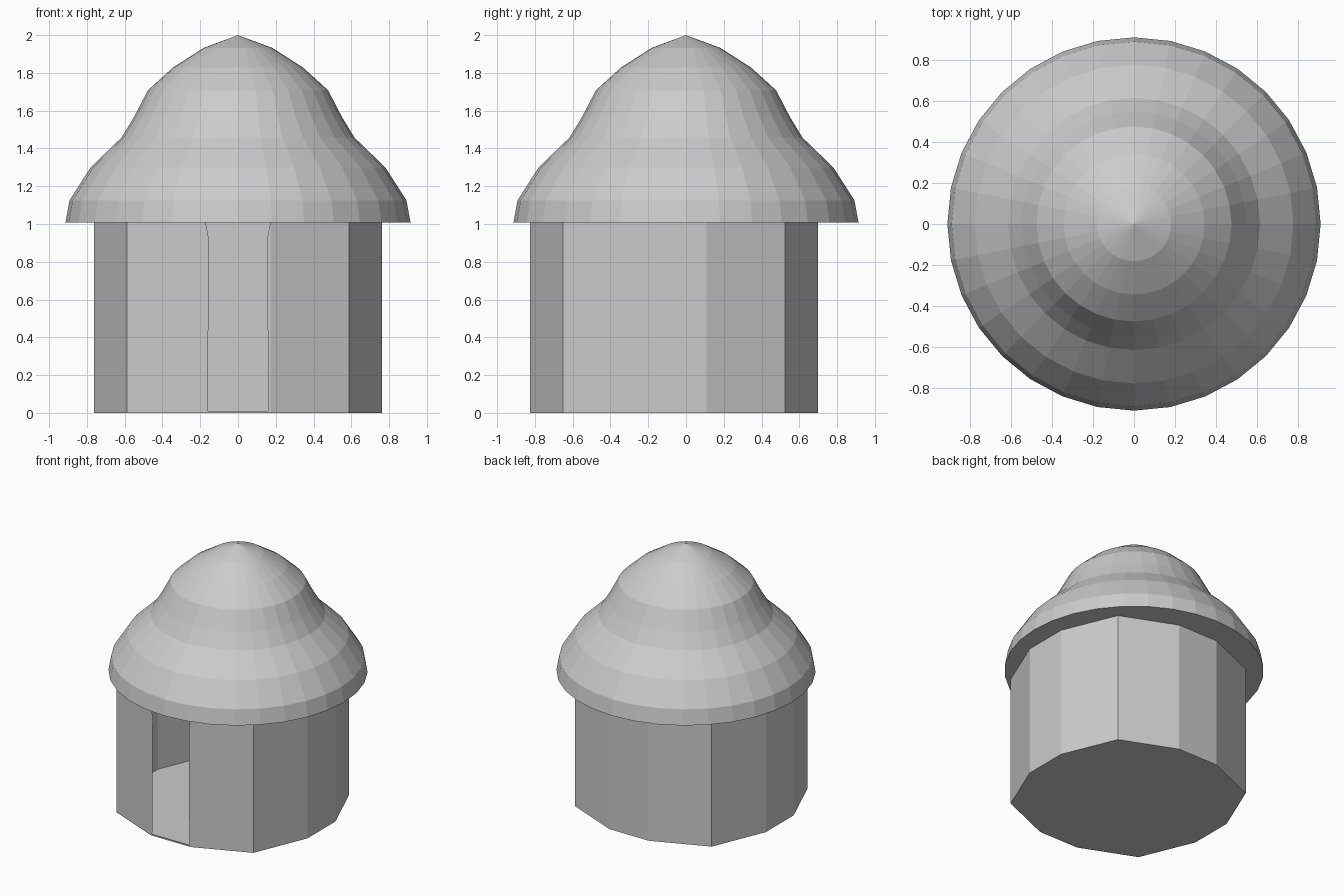
import bpy, bmesh
from math import pi, cos, sin

if "Cube" in bpy.data.objects:
    bpy.data.objects.remove(bpy.data.objects["Cube"])

WALL_Y, WALL_TOP = -0.0635, 1.009
ROOF_SIDES = 32


def make_object(name, bm):
    mesh = bpy.data.meshes.new(name)
    bm.to_mesh(mesh)
    bm.free()
    obj = bpy.data.objects.new(name, mesh)
    bpy.context.collection.objects.link(obj)
    return obj


# Walls: octagon with its four axis corners cut flat, open at the top
bm = bmesh.new()
flat, half, diag = 0.762, 0.171, 0.588
outline = []
for k in range(4):
    c, s = round(cos(k * pi / 2)), round(sin(k * pi / 2))
    for x, y in ((-half, -flat), (half, -flat), (diag, -diag)):
        outline.append((c * x - s * y, s * x + c * y + WALL_Y))
low = [bm.verts.new((x, y, 0)) for x, y in outline]
top = [bm.verts.new((x, y, WALL_TOP)) for x, y in outline]
bm.faces.new(low[::-1])
sides = []
for i in range(len(low)):
    j = (i + 1) % len(low)
    sides.append(bm.faces.new((low[i], low[j], top[j], top[i])))

# Doorway: inset the front facet, lower its head and open it
door = sides[0]
bm.normal_update()
bmesh.ops.inset_region(bm, faces=[door], thickness=0.016)
for v in door.verts:
    if v.co.z > 0.5:
        v.co.z = 0.923
bmesh.ops.delete(bm, geom=[door], context='FACES_ONLY')
make_object("hut_walls", bm)

# Roof: bell-shaped profile spun around the axis, closed underneath
profile = [(0.913, 1.009), (0.892, 1.125), (0.78, 1.30), (0.617, 1.457),
           (0.55, 1.567), (0.477, 1.708), (0.345, 1.828), (0.182, 1.932)]
bm = bmesh.new()
rings = []
for r, z in profile:
    rings.append([bm.verts.new((r * cos(2 * pi * i / ROOF_SIDES),
                                r * sin(2 * pi * i / ROOF_SIDES), z))
                  for i in range(ROOF_SIDES)])
apex = bm.verts.new((0, 0, 2))
bm.faces.new(rings[0][::-1])
for i in range(ROOF_SIDES):
    j = (i + 1) % ROOF_SIDES
    for a, b in zip(rings, rings[1:]):
        bm.faces.new((a[i], a[j], b[j], b[i]))
    bm.faces.new((rings[-1][i], rings[-1][j], apex))
make_object("hut_roof", bm)
